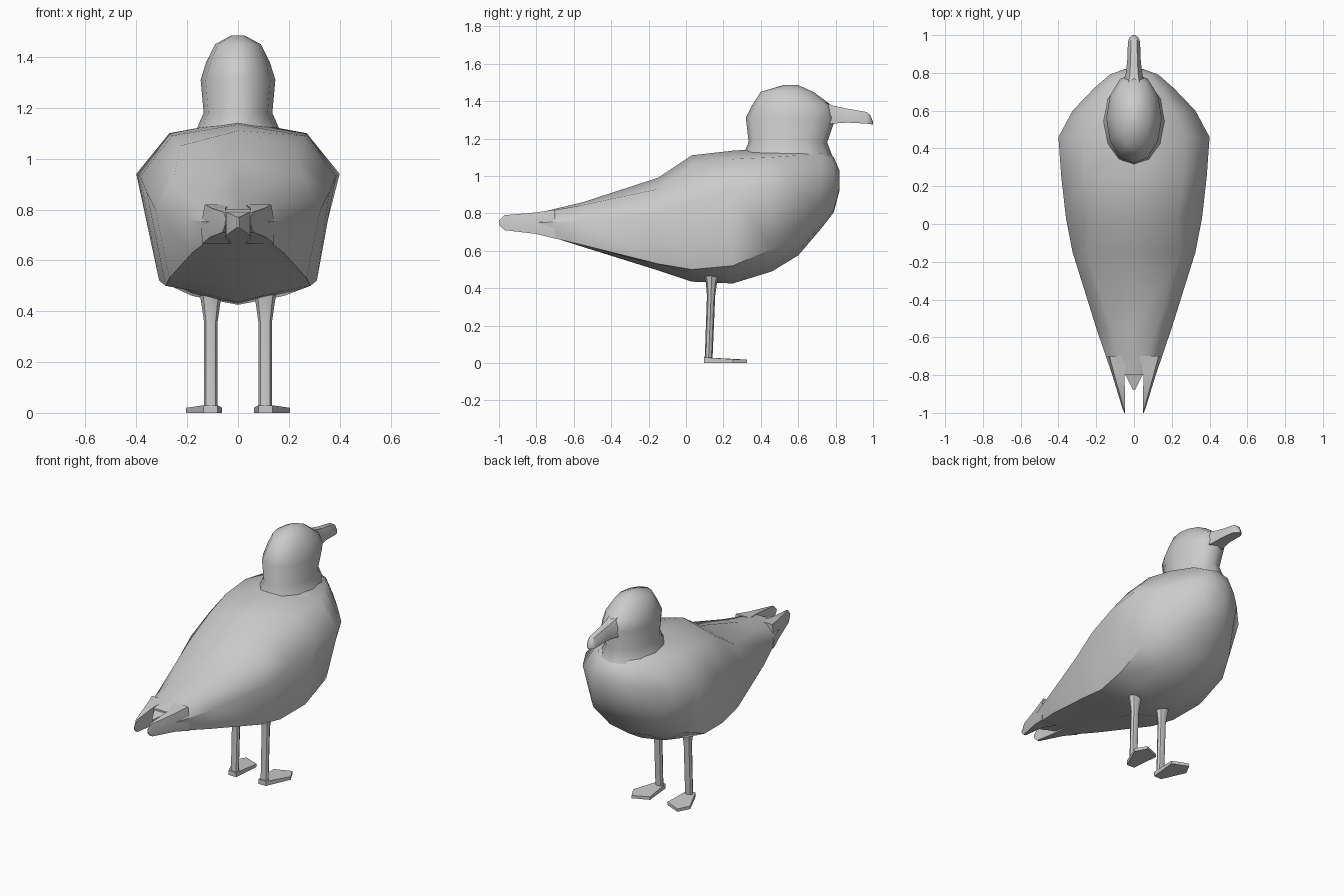
import bpy, bmesh, math

if "Cube" in bpy.data.objects:
    bpy.data.objects.remove(bpy.data.objects["Cube"])

grey = bpy.data.materials.new("plumage_grey")
grey.diffuse_color = (0.6, 0.6, 0.6, 1)
grey.use_nodes = True
grey.node_tree.nodes["Principled BSDF"].inputs["Base Color"].default_value = grey.diffuse_color


def finish(bm, name, angle=40, mirror=False):
    """Turn a bmesh into a shaded object, optionally mirrored over x."""
    bmesh.ops.recalc_face_normals(bm, faces=bm.faces)
    me = bpy.data.meshes.new(name)
    bm.to_mesh(me)
    bm.free()
    me.materials.append(grey)
    ob = bpy.data.objects.new(name, me)
    bpy.context.collection.objects.link(ob)
    if mirror:
        ob.modifiers.new("mirror", "MIRROR")
    bpy.ops.object.select_all(action="DESELECT")
    ob.select_set(True)
    bpy.context.view_layer.objects.active = ob
    bpy.ops.object.shade_smooth_by_angle(angle=math.radians(angle))
    return ob


def loft(name, rings, angle=40, mirror=False):
    """Skin a list of equal-length closed rings and cap both ends."""
    bm = bmesh.new()
    vs = [[bm.verts.new(p) for p in r] for r in rings]
    n = len(vs[0])
    for a, b in zip(vs, vs[1:]):
        for i in range(n):
            j = (i + 1) % n
            bm.faces.new((a[i], a[j], b[j], b[i]))
    bm.faces.new(vs[0])
    bm.faces.new(vs[-1])
    return finish(bm, name, angle, mirror)


# Body with folded wings: y, back z, shoulder, widest, wing edge, belly (x, z), keel z
stations = [
    (-.80, .80, (.06, .80), (.115, .75), (.10, .69), (.05, .70), .70),
    (-.55, .86, (.12, .845), (.20, .76), (.18, .63), (.10, .63), .62),
    (-.15, .99, (.25, .93), (.325, .80), (.27, .53), (.15, .52), .495),
    (.03, 1.11, (.23, 1.05), (.36, .87), (.285, .50), (.18, .48), .435),
    (.25, 1.135, (.26, 1.09), (.385, .93), (.31, .52), (.18, .46), .425),
    (.46, 1.15, (.27, 1.10), (.40, .94), (.315, .61), (.17, .52), .49),
    (.60, 1.15, (.21, 1.11), (.325, .93), (.25, .68), (.13, .60), .575),
    (.72, 1.15, (.13, 1.11), (.21, .96), (.18, .80), (.10, .73), .715),
    (.79, 1.10, (.08, 1.08), (.13, .99), (.11, .88), (.06, .82), .805),
    (.82, 1.03, (.03, 1.02), (.05, .99), (.05, .95), (.03, .93), .92),
]
rings = []
for y, top, *side, keel in stations:
    rings.append([(0, y, top)] + [(x, y, z) for x, z in side] + [(0, y, keel)]
                 + [(-x, y, z) for x, z in reversed(side)])
loft("body_and_wings", rings, 50)

# Neck and head: z, back y, front y, half width
head = [(1.0, .28, .82, .22), (1.1, .30, .785, .17), (1.18, .335, .755, .135),
        (1.31, .32, .80, .147), (1.38, .355, .775, .125), (1.45, .40, .68, .09),
        (1.485, .52, .60, .025)]
rings = []
for z, back, front, w in head:
    c, r = (back + front) / 2, (front - back) / 2
    rings.append([(w * math.cos(t), c + r * math.sin(t), z)
                  for t in (math.tau * i / 12 for i in range(12))])
loft("head", rings, 50)

# Beak: y, half width, bottom z, top z
beak = [(.70, .07, 1.27, 1.41), (.79, .045, 1.28, 1.375), (.86, .036, 1.285, 1.36),
        (.965, .032, 1.28, 1.342), (.985, .024, 1.277, 1.325), (1.0, .008, 1.275, 1.29)]
loft("beak", [[(-w, y, lo), (w, y, lo), (w, y, (lo + hi) / 2), (w * .5, y, hi),
               (-w * .5, y, hi), (-w, y, (lo + hi) / 2)] for y, w, lo, hi in beak])

# Wing tips: y, inner x, outer x, bottom z, top z
tips = [(-.70, .03, .145, .665, .82), (-.80, .05, .115, .69, .805),
        (-.97, .047, .063, .71, .79), (-1.0, .047, .052, .74, .76)]
loft("wing_tip", [[(a, y, lo), (b * .97, y, lo), (b, y, (lo + hi) / 2), (b * .9, y, hi),
                   (a, y, hi)] for y, a, b, lo, hi in tips], mirror=True)

# Pointed tail between the wing tips
loft("tail", [[(-w, y, lo), (w, y, lo), (w, y, hi), (-w, y, hi)] for y, w, lo, hi in
              [(-.72, .06, .69, .81), (-.80, .045, .70, .79), (-.88, .004, .73, .77)]])

# Legs: z, centre y, half width x, half depth y
legs = [(0, .118, .027, .02), (.05, .122, .026, .021), (.36, .134, .027, .022),
        (.43, .136, .037, .03), (.50, .14, .05, .05)]
loft("leg", [[(.107 + a * math.cos(t), y + b * math.sin(t), z)
              for t in (math.tau * i / 8 for i in range(8))] for z, y, a, b in legs],
     mirror=True)

# Webbed feet: outline with a height at each corner
outline = [(.08, .095, .03), (.135, .095, .03), (.205, .25, .02),
           (.165, .325, .018), (.062, .28, .02)]
loft("foot", [[(x, y, 0) for x, y, h in outline], [(x, y, h) for x, y, h in outline]],
     30, mirror=True)
